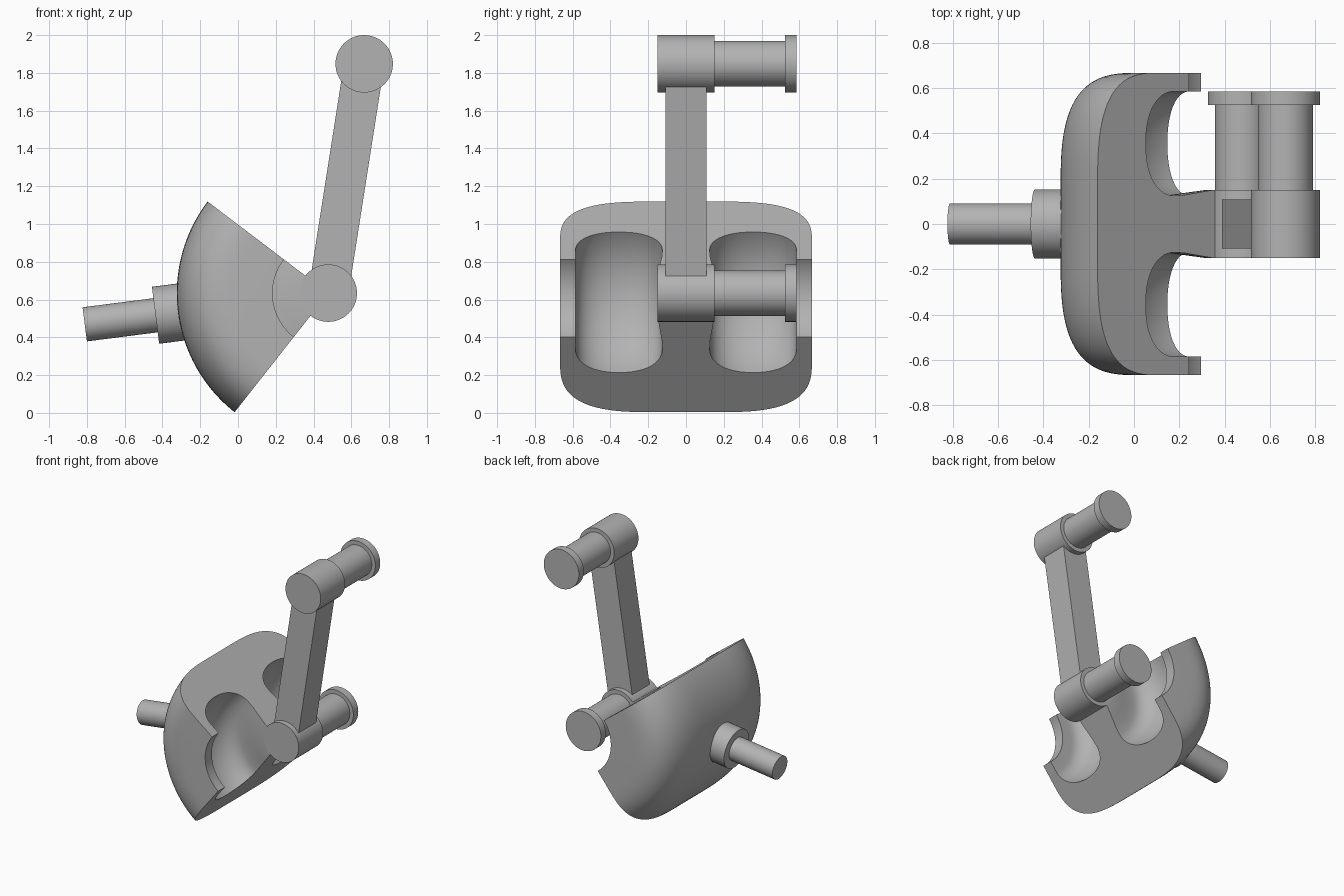
import bpy, bmesh
from math import sin, cos, pi, radians, hypot, atan2
from mathutils import Vector, Matrix

cube = bpy.data.objects.get("Cube")
if cube:
    bpy.data.objects.remove(cube, do_unlink=True)

grey = bpy.data.materials.new("plain grey")
grey.use_nodes = True
colour = (0.45, 0.45, 0.45, 1)
grey.diffuse_color = colour
grey.node_tree.nodes["Principled BSDF"].inputs["Base Color"].default_value = colour

PIVOT = Vector((0.478, 0, 0.634))
TOP = Vector((0.668, 0, 1.848))
START, END = radians(142.8), radians(231.8)   # sector swept by the body
MID = (START + END) / 2


def finish(name, bm, smooth=True):
    bmesh.ops.recalc_face_normals(bm, faces=bm.faces)
    mesh = bpy.data.meshes.new(name)
    bm.to_mesh(mesh)
    bm.free()
    mesh.materials.append(grey)
    obj = bpy.data.objects.new(name, mesh)
    bpy.context.collection.objects.link(obj)
    if smooth:
        bpy.ops.object.select_all(action='DESELECT')
        obj.select_set(True)
        bpy.context.view_layer.objects.active = obj
        bpy.ops.object.shade_smooth_by_angle(angle=radians(32))
    return obj


def lathe(name, profile, origin, axis, steps=64):
    """Solid of stacked rings: profile holds (radius, distance along axis)."""
    bm = bmesh.new()
    turn = Vector(axis).to_track_quat('Z', 'Y').to_matrix().to_4x4()
    place = Matrix.Translation(origin) @ turn
    rings = [[bm.verts.new(place @ Vector((r * cos(2 * pi * i / steps),
                                           r * sin(2 * pi * i / steps), d)))
              for i in range(steps)] for r, d in profile]
    for a, b in zip(rings, rings[1:]):
        for i in range(steps):
            j = (i + 1) % steps
            bm.faces.new((a[i], a[j], b[j], b[i]))
    bm.faces.new(rings[0])
    bm.faces.new(rings[-1])
    return finish(name, bm)


def superellipse(centre, size, power, a0, a1, n):
    """Points (radius, y) along a rounded arc; angle 0 points outward."""
    pts = []
    for i in range(n + 1):
        a = a0 + (a1 - a0) * i / n
        c, s = cos(a), sin(a)
        c = abs(c) ** (2 / power) * (1 if c > 0 else -1)
        s = abs(s) ** (2 / power) * (1 if s > 0 else -1)
        pts.append((centre[0] + size[0] * c, centre[1] + size[1] * s))
    return pts


# Body: half cross-section (neck, groove, finger, rounded back), mirrored and swept
half = [(0.08, 0.15), (0.17, 0.149), (0.25, 0.138), (0.32, 0.128)]
half += superellipse((0.375, 0.355), (0.16, 0.23), 2.2, -pi / 2, pi / 2, 28)
half += [(0.295, 0.585), (0.295, 0.667)]
half += superellipse((0.45, 0.15), (0.352, 0.517), 3, pi / 2, 0, 28)
section = half + [(r, -y) for r, y in reversed(half)]

bm = bmesh.new()
steps = 48
rows = []
for k in range(steps + 1):
    t = START + (END - START) * k / steps
    rows.append([bm.verts.new(PIVOT + Vector((r * cos(t), y, r * sin(t))))
                 for r, y in section])
for a, b in zip(rows, rows[1:]):
    for i in range(len(section)):
        j = (i + 1) % len(section)
        bm.faces.new((a[i], a[j], b[j], b[i]))
bm.faces.new(rows[0])
bm.faces.new(rows[-1])
finish("forked_body", bm)

# Pivot and top joints, each with a flanged pin toward the back
for label, centre in (("pivot", PIVOT), ("top", TOP)):
    lathe(label + "_joint_and_pin",
          [(0.152, -0.15), (0.152, 0.15), (0.121, 0.15), (0.121, 0.525),
           (0.152, 0.525), (0.152, 0.585)], centre, (0, 1, 0))

# Straight link between the joints
span = TOP - PIVOT
bm = bmesh.new()
bmesh.ops.create_cube(bm, size=1)
bm.transform(Matrix.Translation((PIVOT + TOP) / 2)
             @ Matrix.Rotation(atan2(span.x, span.z), 4, 'Y')
             @ Matrix.Diagonal((0.212, 0.216, hypot(span.x, span.z), 1)))
finish("link_arm", bm, smooth=False)

# Stub handle with collar, radial from the middle of the body
lathe("collared_handle",
      [(0.152, 0.7), (0.152, 0.922), (0.091, 0.922), (0.091, 1.3)],
      PIVOT, (cos(MID), 0, sin(MID)))
